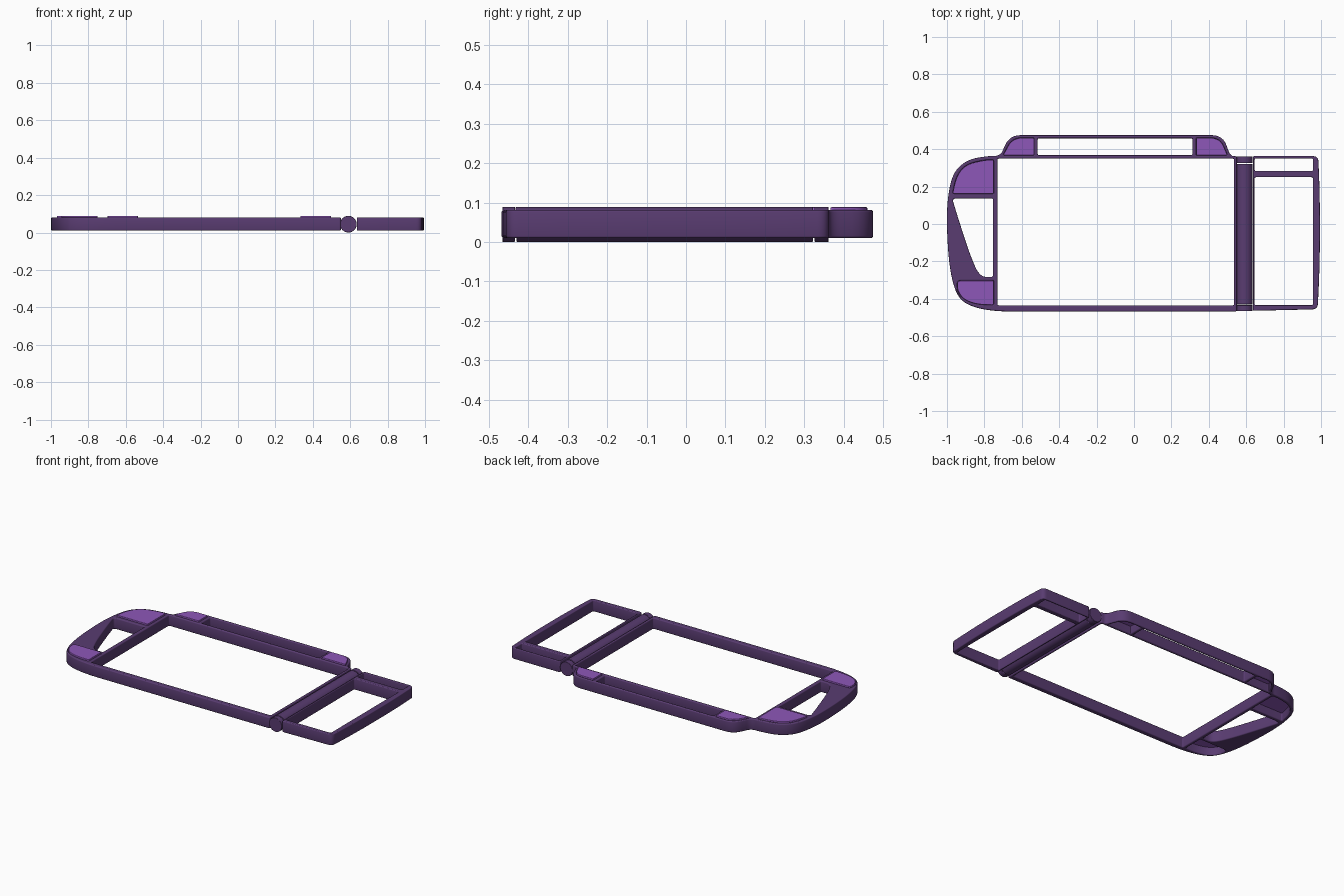
import bpy, math
from mathutils import Vector

if "Cube" in bpy.data.objects:
    bpy.data.objects.remove(bpy.data.objects["Cube"])


def material(name, color):
    m = bpy.data.materials.new(name)
    m.diffuse_color = color
    m.use_nodes = True
    m.node_tree.nodes["Principled BSDF"].inputs["Base Color"].default_value = m.diffuse_color
    return m


DARK = material("dark_purple", (0.1, 0.045, 0.165, 1))
LIGHT = material("light_purple", (0.27, 0.095, 0.48, 1))


def rounded(points, steps=6):
    """Closed loop; each (x, y, r) corner becomes a curve of reach r."""
    out, n = [], len(points)
    for i, (x, y, r) in enumerate(points):
        p = Vector((x, y))
        a = Vector(points[i - 1][:2]) - p
        b = Vector(points[(i + 1) % n][:2]) - p
        s = p + a.normalized() * min(r, a.length * 0.49)
        e = p + b.normalized() * min(r, b.length * 0.49)
        for k in range(steps + 1):
            t = k / steps
            out.append(s * (1 - t) ** 2 + p * 2 * t * (1 - t) + e * t * t)
    return out


def rect(x0, x1, y0, y1, r=0.008):
    return [(x0, y0, r), (x1, y0, r), (x1, y1, r), (x0, y1, r)]


def finish(ob, mat):
    ob.data.materials.clear()
    ob.data.materials.append(mat)
    bpy.ops.object.select_all(action='DESELECT')
    ob.select_set(True)
    bpy.context.view_layer.objects.active = ob
    if ob.type == 'CURVE':
        bpy.ops.object.convert(target='MESH')
        ob = bpy.context.object
    bpy.ops.object.shade_smooth_by_angle(angle=math.radians(35))
    return ob


def plate(name, loops, z0, z1, bevel, mat):
    """Flat plate: first loop is the outline, the others are openings."""
    cu = bpy.data.curves.new(name, 'CURVE')
    cu.dimensions = '2D'
    cu.fill_mode = 'BOTH'
    for loop in loops:
        pts = rounded(loop)
        sp = cu.splines.new('POLY')
        sp.points.add(len(pts) - 1)
        for q, p in zip(sp.points, pts):
            q.co = (p.x, p.y, 0, 1)
        sp.use_cyclic_u = True
    cu.extrude = (z1 - z0) / 2 - bevel
    cu.bevel_depth = bevel
    cu.bevel_resolution = 2
    cu.offset = -bevel
    ob = bpy.data.objects.new(name, cu)
    ob.location.z = (z0 + z1) / 2
    bpy.context.collection.objects.link(ob)
    return finish(ob, mat)


# Coloured panel shapes, also used as pockets in the frame
panels = {
    "grip_panel_upper": [(-0.75, 0.162, .005), (-0.75, 0.343, .01), (-0.80, 0.342, 1),
                         (-0.90, 0.318, 1), (-0.95, 0.255, 1), (-0.97, 0.162, .01)],
    "grip_panel_lower": [(-0.75, -0.303, .005), (-0.945, -0.303, .02), (-0.945, -0.355, 1),
                         (-0.91, -0.405, 1), (-0.84, -0.43, 1), (-0.75, -0.433, .01)],
    "shoulder_panel_left": [(-0.535, 0.367, .005), (-0.535, 0.46, .005),
                            (-0.65, 0.46, .05), (-0.70, 0.367, .01)],
    "shoulder_panel_right": [(0.333, 0.367, .005), (0.333, 0.46, .005),
                             (0.46, 0.46, .05), (0.50, 0.367, .01)],
}

# Main frame: grip on the left, shoulder bar at the back
outline = [(0.55, -0.468, .01), (-0.73, -0.468, .08), (-0.86, -0.447, 1), (-0.945, -0.395, 1),
           (-0.985, -0.25, 1), (-1.0, -0.06, 1), (-1.0, 0.12, 1), (-0.97, 0.275, 1),
           (-0.89, 0.345, 1), (-0.78, 0.364, .06), (-0.715, 0.364, .03),
           (-0.665, 0.475, .06), (0.475, 0.475, .06), (0.515, 0.364, .03), (0.55, 0.362, .01)]
screen_opening = rect(-0.73, 0.535, -0.435, 0.349)
shoulder_opening = rect(-0.515, 0.313, 0.368, 0.458)
grip_opening = [(-0.754, 0.136, .008), (-0.972, 0.136, .02), (-0.94, 0.03, .08),
                (-0.875, -0.17, .09), (-0.825, -0.283, .08), (-0.754, -0.283, .01)]
plate("main_frame", [outline, screen_opening, shoulder_opening, grip_opening, *panels.values()],
      0.01, 0.081, 0.006, DARK)

# Thin panels standing slightly proud of the frame
for name, loop in panels.items():
    plate(name, [loop], 0.06, 0.088, 0.002, LIGHT)

# Hinged side cover with two windows
plate("side_cover",
      [[(0.635, -0.464, .01), (0.982, -0.456, .03), (0.994, -0.2, .2), (0.994, 0.15, .2),
        (0.985, 0.363, .03), (0.635, 0.363, .01)],
       rect(0.645, 0.957, 0.283, 0.35), rect(0.645, 0.957, -0.434, 0.25)],
      0.01, 0.081, 0.005, DARK)

# Hinge barrel in three knuckles
for name, y0, y1 in (("hinge_front", -0.466, -0.434), ("hinge_barrel", -0.43, 0.322),
                     ("hinge_back", 0.326, 0.362)):
    bpy.ops.mesh.primitive_cylinder_add(vertices=40, radius=0.0445, depth=y1 - y0,
                                        location=(0.59, (y0 + y1) / 2, 0.0445),
                                        rotation=(math.pi / 2, 0, 0))
    bpy.context.object.name = name
    bev = bpy.context.object.modifiers.new("edge", 'BEVEL')
    bev.width, bev.segments = 0.002, 2
    finish(bpy.context.object, DARK)
